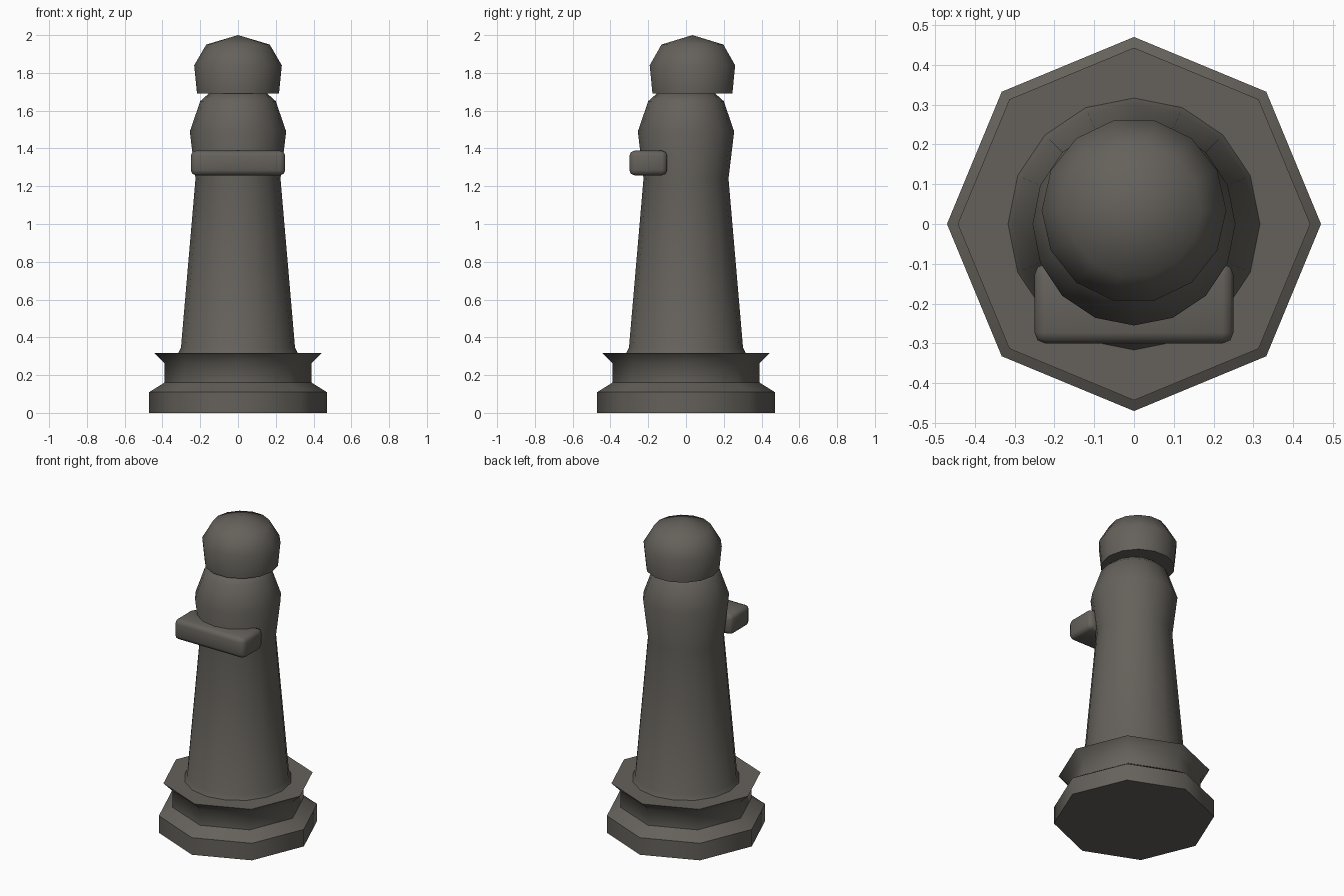
import bpy, bmesh
from math import cos, sin, tau, radians

cube = bpy.data.objects.get("Cube")
if cube:
    bpy.data.objects.remove(cube, do_unlink=True)

stone = bpy.data.materials.new("dark_grey")
stone.use_nodes = True
colour = (0.13, 0.12, 0.105, 1)
stone.diffuse_color = colour
stone.node_tree.nodes["Principled BSDF"].inputs["Base Color"].default_value = colour


def finish(name, bm, angle):
    bmesh.ops.recalc_face_normals(bm, faces=bm.faces)
    mesh = bpy.data.meshes.new(name)
    bm.to_mesh(mesh)
    bm.free()
    mesh.materials.append(stone)
    obj = bpy.data.objects.new(name, mesh)
    bpy.context.collection.objects.link(obj)
    bpy.ops.object.select_all(action='DESELECT')
    obj.select_set(True)
    bpy.context.view_layer.objects.active = obj
    bpy.ops.object.shade_smooth_by_angle(angle=radians(angle))
    return obj


def turned(name, profile, sides, y=0, angle=55):
    """Turn a (radius, height) profile about z; radius 0 makes a tip."""
    bm = bmesh.new()
    rings = []
    for r, z in profile:
        count = sides if r else 1
        rings.append([bm.verts.new((r * cos(tau * i / sides), y + r * sin(tau * i / sides), z))
                      for i in range(count)])
    for low, high in zip(rings, rings[1:]):
        for i in range(sides):
            j = (i + 1) % sides
            if len(high) == 1:
                bm.faces.new((low[i], low[j], high[0]))
            else:
                bm.faces.new((low[i], low[j], high[j], high[i]))
    for ring in (rings[0], rings[-1]):
        if len(ring) > 1:
            bm.faces.new(ring)
    return finish(name, bm, angle)


# Stepped octagonal base with a flared rim
turned("base", [(0.47, 0), (0.47, 0.11), (0.39, 0.16), (0.39, 0.265), (0.443, 0.317)], 8)

# Tapering body with a swollen shoulder
turned("body", [(0.32, 0.31), (0.302, 0.345), (0.225, 1.24), (0.255, 1.49),
                (0.2, 1.65), (0.15, 1.695)], 16)

# Domed head, set slightly back
turned("head", [(0.217, 1.69), (0.232, 1.84), (0.168, 1.95), (0, 2.0)], 14, y=0.034)

# Rounded bar across the chest
bm = bmesh.new()
bmesh.ops.create_cube(bm, size=1)
bmesh.ops.scale(bm, vec=(0.5, 0.2, 0.13), verts=bm.verts)
bmesh.ops.translate(bm, vec=(0, -0.2, 1.323), verts=bm.verts)
bmesh.ops.bevel(bm, geom=bm.edges[:], offset=0.027, segments=2, profile=0.5, affect='EDGES')
finish("chest_bar", bm, 55)
